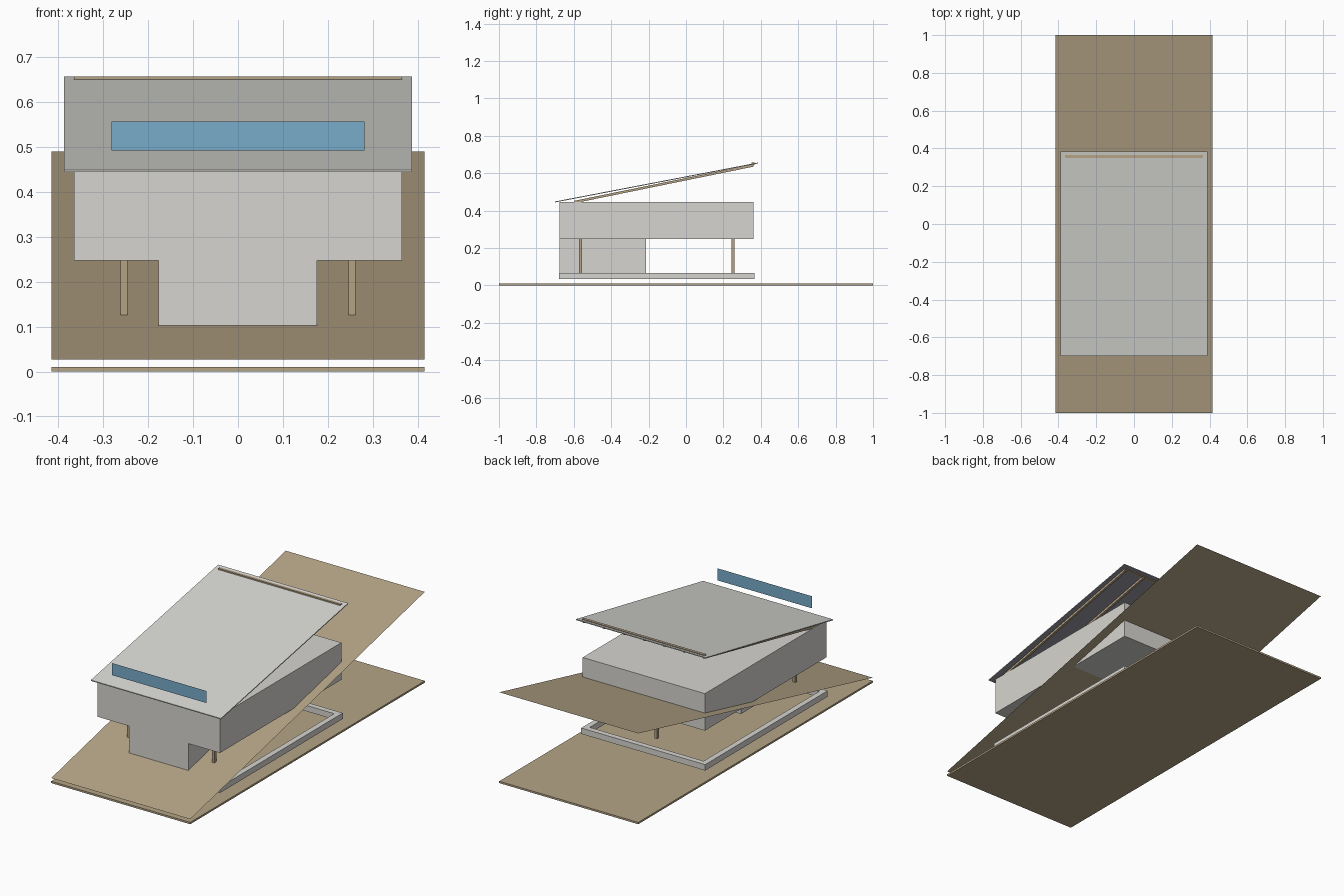
import bpy
import bmesh

old = bpy.data.objects.get("Cube")
if old:
    bpy.data.objects.remove(old, do_unlink=True)


def srgb(c):
    return c / 12.92 if c <= 0.04045 else ((c + 0.055) / 1.055) ** 2.4


def material(name, *rgb):
    m = bpy.data.materials.new(name)
    m.use_nodes = True
    col = [srgb(c) for c in rgb] + [1.0]
    m.diffuse_color = col
    m.node_tree.nodes["Principled BSDF"].inputs["Base Color"].default_value = col
    return m


EARTH = material("earth_brown", 0.71, 0.645, 0.525)
WALL = material("wall_grey", 0.84, 0.835, 0.815)
ROOF = material("roof_grey", 0.84, 0.84, 0.825)
UNDER = material("roof_underside_grey", 0.58, 0.58, 0.62)
TIMBER = material("timber_tan", 0.71, 0.635, 0.52)
GLASS = material("window_blue", 0.47, 0.67, 0.79)


def finish(name, bm, *mats):
    bmesh.ops.recalc_face_normals(bm, faces=bm.faces)
    mesh = bpy.data.meshes.new(name)
    bm.to_mesh(mesh)
    bm.free()
    for m in mats:
        mesh.materials.append(m)
    ob = bpy.data.objects.new(name, mesh)
    bpy.context.collection.objects.link(ob)
    return ob


def box(name, x, y, z, mat):
    """Box from (min, max) ranges."""
    bm = bmesh.new()
    bmesh.ops.create_cube(bm, size=1)
    for v in bm.verts:
        v.co = [r[0] + (c + 0.5) * (r[1] - r[0]) for c, r in zip(v.co, (x, y, z))]
    return finish(name, bm, mat)


def sheet(name, corners, mat):
    bm = bmesh.new()
    bm.faces.new([bm.verts.new(c) for c in corners])
    return finish(name, bm, mat)


def sloped_bar(name, x, y, z, thick, top, under=None):
    """Bar rising from front to back; z holds the top height at each end."""
    bm = bmesh.new()
    profile = [(y[0], z[0]), (y[1], z[1]), (y[1], z[1] - thick), (y[0], z[0] - thick)]
    face = bm.faces.new([bm.verts.new((x[0], *p)) for p in profile])
    new = bmesh.ops.extrude_face_region(bm, geom=[face])["geom"]
    bmesh.ops.translate(bm, vec=(x[1] - x[0], 0, 0),
                        verts=[v for v in new if isinstance(v, bmesh.types.BMVert)])
    bmesh.ops.recalc_face_normals(bm, faces=bm.faces)
    if under:
        for f in bm.faces:
            f.material_index = int(f.normal.z < -0.5)
    return finish(name, bm, top, *([under] if under else []))


# Site: flat base and a thin sloping terrain sheet
W = 0.415
box("ground_slab", (-W, W), (-1, 1), (0, 0.01), EARTH)
sheet("sloping_terrain", [(-W, -1, 0.027), (W, -1, 0.027), (W, 1, 0.49), (-W, 1, 0.49)], EARTH)

# Hollow foundation frame
FX, F0, F1, T = 0.37, -0.68, 0.365, 0.03
FZ = (0.035, 0.067)
for side, s in (("left", 1), ("right", -1)):
    box("foundation_" + side, sorted((s * FX, s * (FX - T))), (F0, F1), FZ, WALL)
for end, y in (("front", (F0, F0 + T)), ("back", (F1 - T, F1))):
    box("foundation_" + end, (T - FX, FX - T), y, FZ, WALL)

# House volumes
box("lower_storey", (-0.177, 0.176), (-0.675, -0.215), (0.067, 0.247), WALL)
box("upper_storey", (-0.365, 0.365), (-0.675, 0.36), (0.247, 0.447), WALL)

# Posts: two at the front, one in the middle at the back
for name, x, y in (("front_left_post", 0.254, -0.565),
                   ("front_right_post", -0.254, -0.565),
                   ("back_post", 0, 0.25)):
    r = 0.008
    box(name, (x - r, x + r), (y - r, y + r), (0.067, 0.247), TIMBER)

# Pitched roof with rafters and a back beam
sloped_bar("roof", (-0.388, 0.388), (-0.70, 0.385), (0.449, 0.657), 0.005, ROOF, UNDER)
for i in range(7):
    x = (i - 3) * 0.1195
    sloped_bar(f"rafter_{i + 1}", (x - 0.006, x + 0.006), (-0.6, 0.36),
               (0.452, 0.648), 0.013, TIMBER)
box("roof_beam", (-0.365, 0.365), (0.35, 0.365), (0.643, 0.657), TIMBER)

# Long window strip above the front wall
sheet("window_strip", [(-0.282, -0.67, 0.492), (0.282, -0.67, 0.492),
                       (0.282, -0.67, 0.557), (-0.282, -0.67, 0.557)], GLASS)
